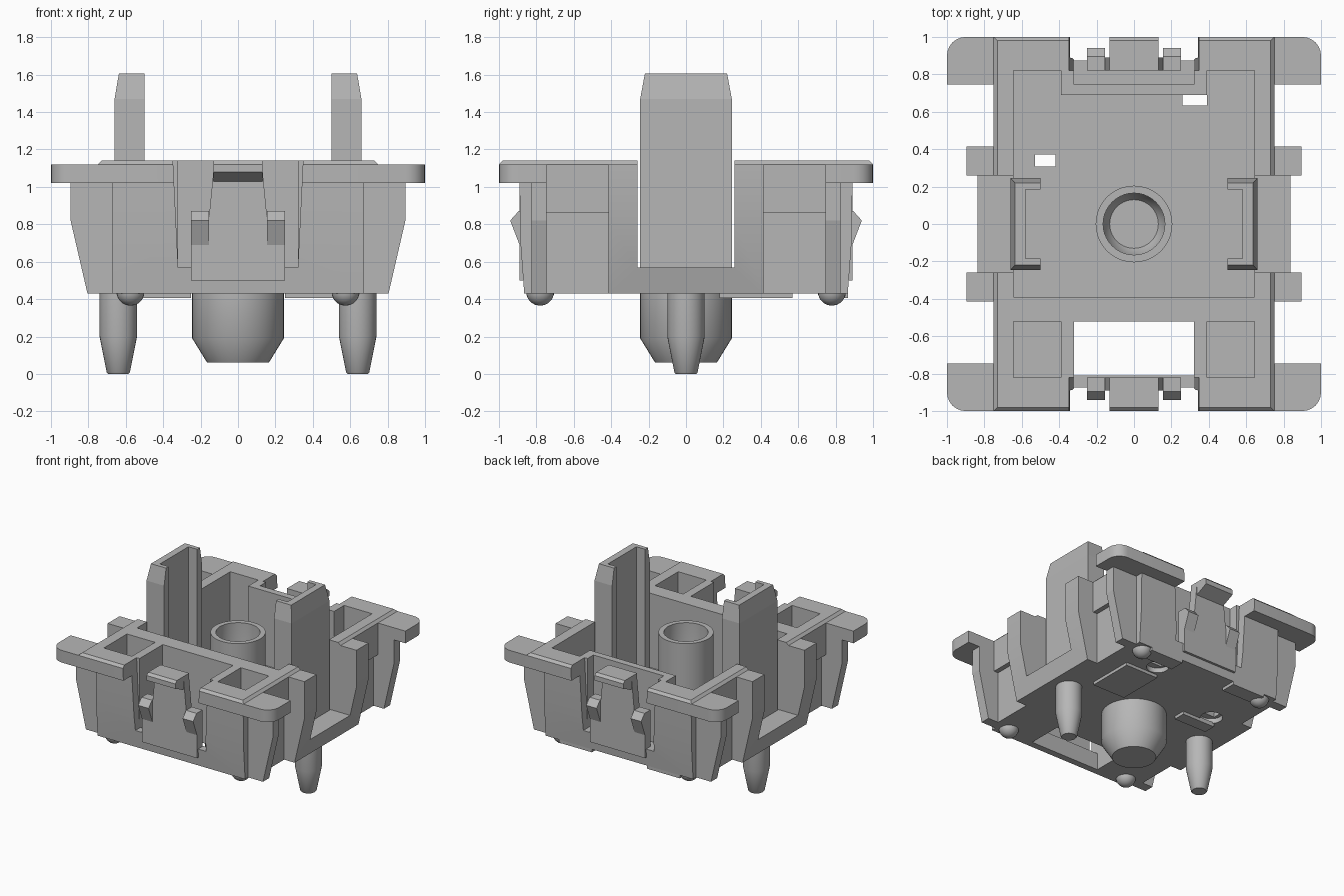
import bpy, bmesh, math
from mathutils import Vector

cube = bpy.data.objects.get("Cube")
if cube:
    bpy.data.objects.remove(cube, do_unlink=True)

grey = bpy.data.materials.new("plain_grey")
grey.use_nodes = True
tone = (0.47, 0.47, 0.47, 1)
grey.diffuse_color = tone
grey.node_tree.nodes["Principled BSDF"].inputs["Base Color"].default_value = tone


def loft(name, rings, smooth=False):
    """Bridge rings of points into a closed solid."""
    bm = bmesh.new()
    loops = [[bm.verts.new(p) for p in ring] for ring in rings]
    n = len(loops[0])
    for a, b in zip(loops, loops[1:]):
        for i in range(n):
            j = (i + 1) % n
            bm.faces.new((a[i], a[j], b[j], b[i]))
    bm.faces.new(loops[0][::-1])
    bm.faces.new(loops[-1])
    bmesh.ops.recalc_face_normals(bm, faces=bm.faces)
    mesh = bpy.data.meshes.new(name)
    bm.to_mesh(mesh)
    bm.free()
    mesh.materials.append(grey)
    if smooth:
        mesh.polygons.foreach_set("use_smooth", [True] * len(mesh.polygons))
        mesh.set_sharp_from_angle(angle=math.radians(35))
    obj = bpy.data.objects.new(name, mesh)
    bpy.context.scene.collection.objects.link(obj)
    return obj


def prism(name, axis, lo, hi, pts, flip=1):
    """Extrude a 2D profile along x, y or z; flip mirrors its first coordinate."""
    def place(p, t):
        c = [p[0] * flip, p[1]]
        c.insert("xyz".index(axis), t)
        return Vector(c)
    return loft(name, [[place(p, t) for p in pts] for t in (lo, hi)])


def box(name, x, y, z):
    return prism(name, "z", z[0], z[1],
                 [(x[0], y[0]), (x[1], y[0]), (x[1], y[1]), (x[0], y[1])])


def lathe(name, x, y, profile, sides=40):
    rings = [[(x + r * math.cos(math.tau * i / sides),
               y + r * math.sin(math.tau * i / sides), z) for i in range(sides)]
             for r, z in profile]
    return loft(name, rings, True)


def span(s, a, b):
    return (a, b) if s > 0 else (-b, -a)


BASE, FLOOR, RIM, TOP, HIGH = 0.43, 0.53, 1.02, 1.14, 1.4
SIDES = (("left", 1), ("right", -1))
ENDS = (("back", 1), ("front", -1))

# Main shell, with slightly sloping front and back
solids = [prism("main_shell", "x", -0.67, 0.67,
                [(-0.865, BASE), (0.865, BASE), (0.885, 0.7), (0.89, 1.03),
                 (-0.89, 1.03), (-0.885, 0.7)])]

# Top flange with rounded corner ears, and its chamfered cap
quarter = [(0.75, 0.745), (1, 0.745)]
for i in range(7):
    a = math.radians(15 * i)
    quarter.append((0.9 + 0.1 * math.cos(a), 0.9 + 0.1 * math.sin(a)))
outline = (quarter + [(-x, y) for x, y in quarter[::-1]]
           + [(-x, -y) for x, y in quarter] + [(x, -y) for x, y in quarter[::-1]])
solids.append(prism("top_flange", "z", RIM, 1.12, outline))
corners = ((1, 1), (-1, 1), (-1, -1), (1, -1))
solids.append(loft("flange_cap", [[(sx * w, sy * d, z) for sx, sy in corners]
                                  for w, d, z in ((0.75, 1, 1.115), (0.75, 1, 1.12),
                                                  (0.73, 0.98, TOP))]))

# Side walls, side brackets and corner posts
taper = [(0.66, BASE), (0.805, BASE), (0.895, 0.82)]
for side, s in SIDES:
    solids.append(box(side + "_lower_wall", span(s, 0.66, 0.71), (-0.75, 0.75), (BASE, 0.87)))
    solids.append(box(side + "_upper_wall", span(s, 0.66, 0.75), (-0.75, 0.75), (0.86, 1.03)))
    solids.append(prism(side + "_bracket", "y", -0.415, 0.415,
                        taper + [(0.895, 1.12), (0.66, 1.12)], s))
    for end, e in ENDS:
        lo, hi = span(e, 0.745, 0.825)
        prism(f"{end}_{side}_corner_post", "y", lo, hi,
              taper + [(0.895, 1.03), (0.66, 1.03)], s)

# Cutters: cavity, pockets, floor window, clip notches and side slots
cutters = [
    box("cavity", (-0.645, 0.645), (-0.39, 0.69), (FLOOR, HIGH)),
    box("floor_window", (-0.32, 0.32), (-0.81, -0.52), (0.3, HIGH)),
    box("front_gap", (-0.32, 0.32), (-0.89, -0.6), (0.57, HIGH)),
    box("back_gap", (-0.32, 0.32), (0.745, 0.89), (0.57, HIGH)),
    lathe("tube_bore", 0, 0, [(0.19, 0.3), (0.19, 0.7)]),
]
for side, s in SIDES:
    cutters.append(box("front_pocket", span(s, 0.39, 0.645), (-0.82, -0.52), (FLOOR, HIGH)))
    cutters.append(box("back_pocket", span(s, 0.39, 0.645), (0.6, 0.82), (FLOOR, HIGH)))
    cutters.append(box("side_slot", span(s, 0.6, 1.1), (-0.26, 0.26), (0.57, HIGH)))
for end, e in ENDS:
    lo, hi = span(e, 0.82, 1.1)
    cutters.append(prism("clip_notch", "y", lo, hi,
                         [(-0.32, 0.57), (0.32, 0.57), (0.36, HIGH), (-0.36, HIGH)]))
# Contact holes: a narrow slot above a round recess
for x, y, w in ((-0.475, 0.34, 0.055), (0.325, 0.665, 0.065)):
    cutters.append(box("contact_slot", (x - w, x + w), (y - 0.032, y + 0.032), (0.3, 0.7)))
    cutters.append(lathe("contact_recess", x, y, [(0.085, 0.3), (0.085, 0.47)]))

for obj in solids:
    for c in cutters:
        mod = obj.modifiers.new("cut", "BOOLEAN")
        mod.operation, mod.solver, mod.object = "DIFFERENCE", "EXACT", c
graph = bpy.context.evaluated_depsgraph_get()
graph.update()
for obj in solids:
    result = bpy.data.meshes.new_from_object(obj.evaluated_get(graph))
    obj.modifiers.clear()
    obj.data = result
    result.polygons.foreach_set("use_smooth", [True] * len(result.polygons))
    result.set_sharp_from_angle(angle=math.radians(20))
for c in cutters:
    bpy.data.objects.remove(c, do_unlink=True)

# Front and back clips: tongue, hook and two barbs
for end, e in ENDS:
    lo, hi = span(e, 0.82, 0.89)
    half = [(0.25, 0.5), (0.25, 0.84), (0.155, 0.84), (0.13, 1.1)]
    prism(end + "_tongue", "y", lo, hi, half + [(-x, z) for x, z in half[::-1]])
    prism(end + "_hook", "x", -0.13, 0.13,
          [(0.82, 1.03), (0.89, 1.03), (1, 1.08), (1, 1.12), (0.98, TOP), (0.82, TOP)], e)
    for side, s in SIDES:
        lo, hi = span(s, 0.155, 0.25)
        prism(f"{end}_{side}_barb", "x", lo, hi,
              [(0.82, 0.69), (0.89, 0.69), (0.94, 0.82), (0.895, 0.87), (0.82, 0.87)], e)

# Tall channel-shaped guides, narrowed at the top
inner = [(0.5, 0.185), (0.58, 0.185), (0.58, -0.185), (0.5, -0.185)]
for side, s in SIDES:
    rings = []
    for z, x, y in ((0.5, 0.66, 0.245), (1.47, 0.66, 0.245), (1.605, 0.637, 0.22)):
        ring = inner + [(0.5, -y), (x, -y), (x, y), (0.5, y)]
        rings.append([(s * px, py, z) for px, py in ring])
    loft(side + "_guide", rings)

# Central hollow tube and stem
lathe("central_stem", 0, 0,
      [(0.165, 0.06), (0.245, 0.19), (0.245, 0.44), (0.205, 0.44), (0.205, 1.13),
       (0.165, 1.13), (0.165, 0.3), (0.13, 0.25)])

# Locating pegs, feet and underside pads
for side, s in SIDES:
    lathe(side + "_peg", s * 0.64, 0,
          [(0.055, 0), (0.062, 0.008), (0.1, 0.2), (0.1, 0.45)], 32)
    box(side + "_underside_pad", span(s, 0.25, 0.55), (0.18, 0.28) if s < 0 else (0.18, 0.57),
        (0.405, 0.44))
    box(side + "_back_pad", span(s, 0.25, 0.55), (0.74, 0.865), (0.405, 0.44))
    for end, e in ENDS:
        dome = [(0.075 * math.sin(math.radians(a)), 0.44 - 0.075 * math.cos(math.radians(a)))
                for a in range(6, 91, 14)]
        lathe(f"{end}_{side}_foot", s * 0.575, e * 0.78, dome, 24)
